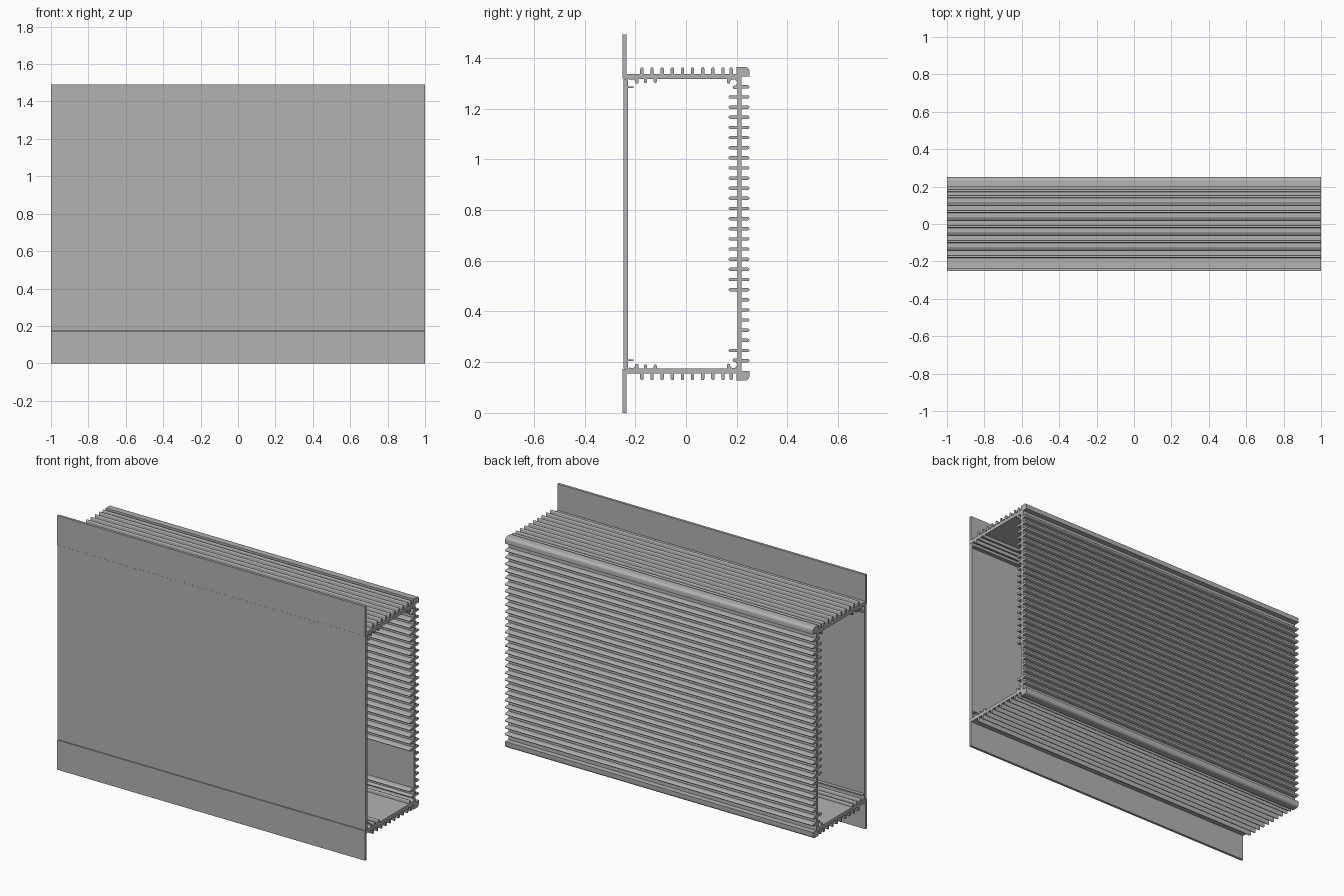
import bpy, bmesh
from math import pi, sin, cos, radians

if "Cube" in bpy.data.objects:
    bpy.data.objects.remove(bpy.data.objects["Cube"])

HEIGHT = 1.492   # overall height, the section mirrors about its middle
PITCH = 0.04     # fin spacing
FIN = 0.0065     # half thickness of a fin

grey = bpy.data.materials.new("aluminium grey")
grey.use_nodes = True
colour = (0.45, 0.45, 0.45, 1)
grey.diffuse_color = colour
grey.node_tree.nodes["Principled BSDF"].inputs["Base Color"].default_value = colour


def extrude(name, profiles, flip=False):
    """Extrude closed (y, z) profiles along the full length in x."""
    bm = bmesh.new()
    for profile in profiles:
        pts = [(y, HEIGHT - z if flip else z) for y, z in profile]
        face = bm.faces.new([bm.verts.new((-1, y, z)) for y, z in pts])
        ext = bmesh.ops.extrude_face_region(bm, geom=[face])
        moved = [v for v in ext["geom"] if isinstance(v, bmesh.types.BMVert)]
        bmesh.ops.translate(bm, verts=moved, vec=(2, 0, 0))
    bmesh.ops.recalc_face_normals(bm, faces=bm.faces)
    mesh = bpy.data.meshes.new(name)
    bm.to_mesh(mesh)
    bm.free()
    mesh.materials.append(grey)
    obj = bpy.data.objects.new(name, mesh)
    bpy.context.collection.objects.link(obj)
    bpy.ops.object.select_all(action="DESELECT")
    obj.select_set(True)
    bpy.context.view_layer.objects.active = obj
    bpy.ops.object.shade_smooth_by_angle(angle=radians(35))
    return obj


def rect(y0, y1, z0, z1):
    return [(y0, z0), (y1, z0), (y1, z1), (y0, z1)]


def arc(y, z, r, start, end, steps=6):
    angles = [radians(start + (end - start) * i / steps) for i in range(steps + 1)]
    return [(y + r * cos(a), z + r * sin(a)) for a in angles]


def fin_back(root, tip, z):
    """Fin along y with a rounded tip."""
    s = 1 if tip > root else -1
    cap = arc(0, z, FIN, -90, 90)
    return [(root, z - FIN)] + [(tip + s * (y - FIN), zz) for y, zz in cap] + [(root, z + FIN)]


def fin_up(y, root, tip):
    """Fin along z with a rounded tip."""
    s = 1 if tip > root else -1
    cap = arc(y, 0, FIN, 0, 180)
    return [(y + FIN, root)] + [(yy, tip + s * (z - FIN)) for yy, z in cap] + [(y - FIN, root)]


def ring(y, z, inner, outer, start, end):
    """Open screw channel section."""
    return arc(y, z, outer, start, end, 16) + arc(y, z, inner, end, start, 16)


# Front panel and back wall
extrude("front_panel", [rect(-0.247, -0.228, 0.176, HEIGHT - 0.176)])
extrude("back_wall", [rect(0.203, 0.219, 0.15, HEIGHT - 0.15)])

# Horizontal fins on both sides of the back wall
extrude("back_outer_fins", [fin_back(0.215, 0.25, 0.206 + PITCH * i) for i in range(28)])
inner_rows = [1] + list(range(7, 27))
extrude("back_inner_fins", [fin_back(0.207, 0.168, 0.206 + PITCH * i) for i in inner_rows])

# Parts shared by the upper and lower side
for side, flip in (("upper", False), ("lower", True)):
    extrude(side + "_mounting_flange", [rect(-0.25, -0.235, 1.318, HEIGHT)], flip)
    extrude(side + "_wall", [rect(-0.236, 0.21, 1.317, 1.337)], flip)
    fins = [-0.174 + PITCH * i for i in range(9)] + [0.178]
    extrude(side + "_outer_fins", [fin_up(y, 1.33, 1.363) for y in fins], flip)
    extrude(side + "_inner_ribs", [fin_up(y, 1.32, 1.301) for y in (-0.16, -0.121)], flip)
    # Rounded back corner
    corner = [(0.2, 1.327), (0.25, 1.327)] + arc(0.233, 1.347, 0.017, 0, 90) + [(0.2, 1.364)]
    extrude(side + "_back_corner", [corner], flip)
    # Screw channels in the inside corners
    extrude(side + "_front_screw_channel", [
        ring(-0.213, 1.302, 0.0135, 0.021, -10, 130),
        fin_up(-0.193, 1.32, 1.298),
        rect(-0.23, -0.207, 1.281, 1.287)], flip)
    extrude(side + "_back_screw_channel", [
        ring(0.187, 1.302, 0.0135, 0.021, -80, 190),
        fin_up(0.168, 1.32, 1.298),
        fin_back(0.207, 0.184, 1.284)], flip)
